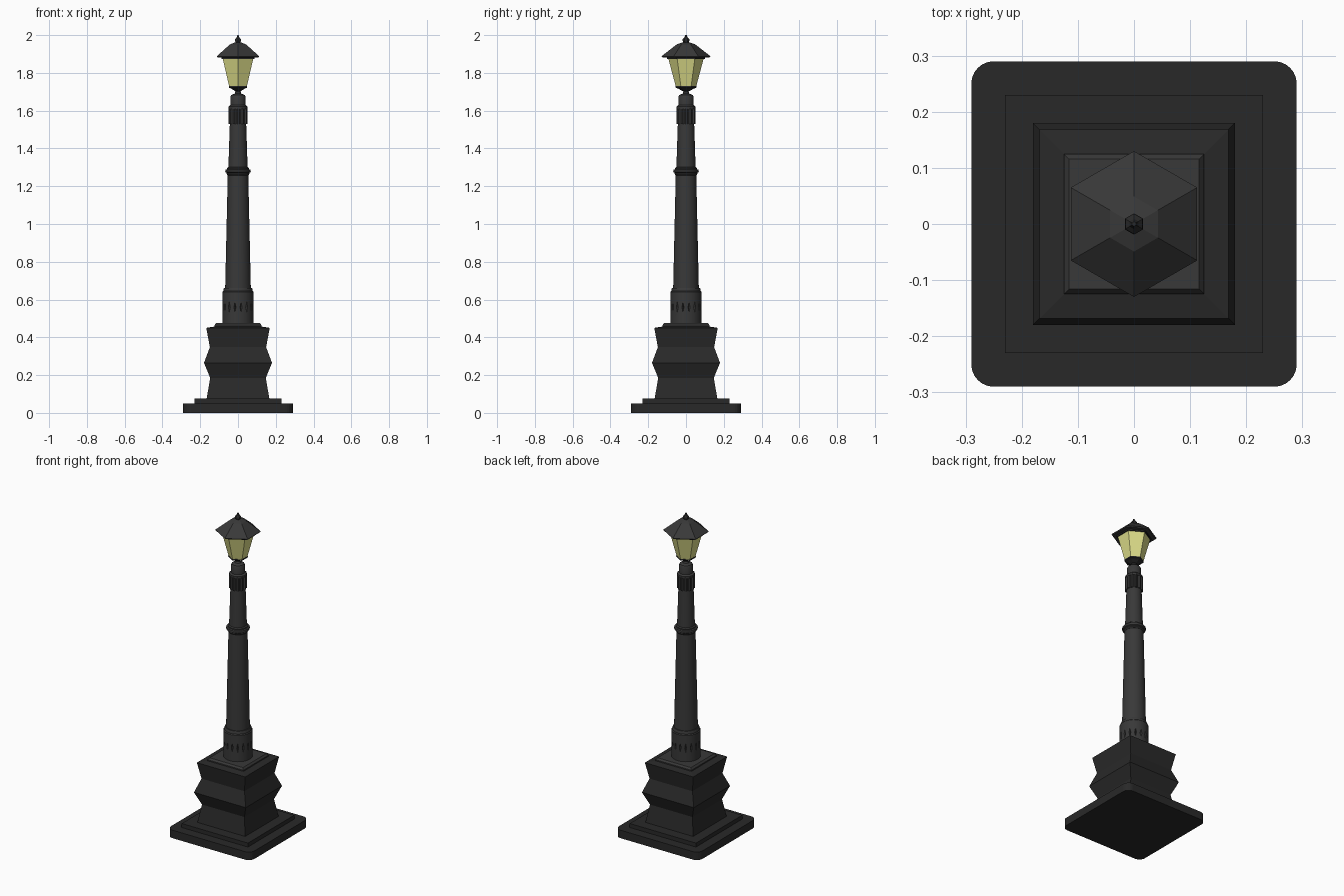
import bpy, bmesh
from math import pi, sin, cos, radians

if "Cube" in bpy.data.objects:
    bpy.data.objects.remove(bpy.data.objects["Cube"])


def material(name, rgb):
    m = bpy.data.materials.new(name)
    m.diffuse_color = (*rgb, 1)
    m.use_nodes = True
    m.node_tree.nodes["Principled BSDF"].inputs["Base Color"].default_value = m.diffuse_color
    return m


IRON = material("dark_iron", (0.022, 0.022, 0.022))
POST = material("post_iron", (0.04, 0.04, 0.04))
GLASS = material("lit_glass", (0.72, 0.72, 0.25))


def finish(name, bm, mat, smooth=False):
    bmesh.ops.recalc_face_normals(bm, faces=bm.faces[:])
    me = bpy.data.meshes.new(name)
    bm.to_mesh(me)
    bm.free()
    ob = bpy.data.objects.new(name, me)
    bpy.context.collection.objects.link(ob)
    if mat:
        me.materials.append(mat)
    if smooth:
        bpy.ops.object.select_all(action='DESELECT')
        ob.select_set(True)
        bpy.context.view_layer.objects.active = ob
        bpy.ops.object.shade_smooth_by_angle(angle=radians(35))
    return ob


def stack(name, profile, n, mat, turn=0.0, smooth=False, wobble=None):
    """Capped stack of n-sided rings from (radius, z) pairs."""
    bm = bmesh.new()
    rings = []
    for r, z in profile:
        ring = []
        for i in range(n):
            a = turn + 2 * pi * i / n
            k = r * (wobble(i) if wobble else 1)
            ring.append(bm.verts.new((k * cos(a), k * sin(a), z)))
        rings.append(ring)
    for lo, hi in zip(rings, rings[1:]):
        for i in range(n):
            j = (i + 1) % n
            bm.faces.new((lo[i], lo[j], hi[j], hi[i]))
    bm.faces.new(rings[0][::-1])
    bm.faces.new(rings[-1])
    return finish(name, bm, mat, smooth)


def square(name, profile, mat):
    """Square stack from (half width, z) pairs."""
    return stack(name, [(h * 2 ** 0.5, z) for h, z in profile], 4, mat, pi / 4)


# Rounded ground slab
slab = bmesh.new()
pts = []
for q in range(4):
    mid = pi / 4 + q * pi / 2
    cx, cy = 0.25 * 2 ** 0.5 * cos(mid), 0.25 * 2 ** 0.5 * sin(mid)
    for s in range(7):
        a = q * pi / 2 + s * pi / 12
        pts.append(slab.verts.new((cx + 0.04 * cos(a), cy + 0.04 * sin(a), 0)))
face = slab.faces.new(pts)
up = bmesh.ops.extrude_face_region(slab, geom=[face])["geom"]
bmesh.ops.translate(slab, vec=(0, 0, 0.05),
                    verts=[v for v in up if isinstance(v, bmesh.types.BMVert)])
if not any(f.normal.z < -0.5 for f in slab.faces) and face not in slab.faces:
    slab.faces.new(pts)
finish("ground_slab", slab, IRON)

# Square pedestal
square("slab_step", [(0.23, 0.045), (0.23, 0.075)], IRON)
square("pedestal", [(0.167, 0.07), (0.147, 0.185), (0.18, 0.265), (0.149, 0.348),
                    (0.168, 0.45), (0.125, 0.457)], IRON)
square("pedestal_cap", [(0.125, 0.45), (0.125, 0.464), (0.116, 0.475)], POST)

# Column base with pointed notches cut all round
base = stack("column_base", [(0.083, 0.47), (0.083, 0.64), (0.078, 0.645), (0.078, 0.652),
                             (0.074, 0.662), (0.06, 0.662)], 32, POST, smooth=True)
cut = bmesh.new()
for i in range(16):
    a = 2 * pi * (i + 0.5) / 16
    c = (0.083 * cos(a), 0.083 * sin(a))
    t = (-sin(a) * 0.006, cos(a) * 0.006)
    d = (cos(a) * 0.012, sin(a) * 0.012)
    top, bot = cut.verts.new((*c, 0.588)), cut.verts.new((*c, 0.532))
    mid = [cut.verts.new((c[0] + x, c[1] + y, 0.56))
           for x, y in (t, d, (-t[0], -t[1]), (-d[0], -d[1]))]
    for k in range(4):
        cut.faces.new((mid[k], mid[k - 1], top))
        cut.faces.new((mid[k - 1], mid[k], bot))
cutter = finish("notch_cutter", cut, None)
cutter.hide_render = True
cutter.hide_set(True)
mod = base.modifiers.new("notches", 'BOOLEAN')
mod.operation, mod.object, mod.solver = 'DIFFERENCE', cutter, 'EXACT'
bpy.context.view_layer.objects.active = base
bpy.ops.object.modifier_apply(modifier=mod.name)
bpy.data.objects.remove(cutter)

# Tapered column, middle ring and neck
stack("lower_column", [(0.068, 0.655), (0.054, 1.27)], 32, POST, smooth=True)
stack("middle_ring", [(0.055, 1.258), (0.06, 1.264), (0.06, 1.27), (0.066, 1.274),
                      (0.068, 1.28), (0.066, 1.287), (0.058, 1.29), (0.058, 1.297),
                      (0.05, 1.302)], 32, POST, smooth=True)
stack("upper_column", [(0.051, 1.295), (0.043, 1.54)], 32, POST, smooth=True)
stack("fluted_collar", [(0.051, 1.53), (0.051, 1.615)], 48, POST,
      wobble=lambda i: 1 if i % 4 < 2 else 0.87)
stack("neck", [(0.05, 1.61), (0.05, 1.622), (0.041, 1.63), (0.041, 1.672), (0.036, 1.683),
               (0.018, 1.69), (0.014, 1.70), (0.018, 1.712), (0.026, 1.716)],
      32, POST, smooth=True)

# Hexagonal lantern
HEX = pi / 2
stack("lantern_cup", [(0.02, 1.705), (0.042, 1.717), (0.056, 1.722), (0.056, 1.73)], 6, IRON, HEX)
stack("lantern_glass", [(0.054, 1.728), (0.095, 1.882)], 6, GLASS, HEX)
stack("lantern_rim", [(0.1, 1.874), (0.1, 1.888)], 6, IRON, HEX)
stack("lantern_roof", [(0.125, 1.882), (0.13, 1.888), (0.049, 1.951), (0.016, 1.962)],
      6, POST, HEX)
stack("finial", [(0.012, 1.955), (0.019, 1.972), (0.017, 1.98), (0.009, 1.987), (0.004, 2.0)],
      6, IRON, HEX)
